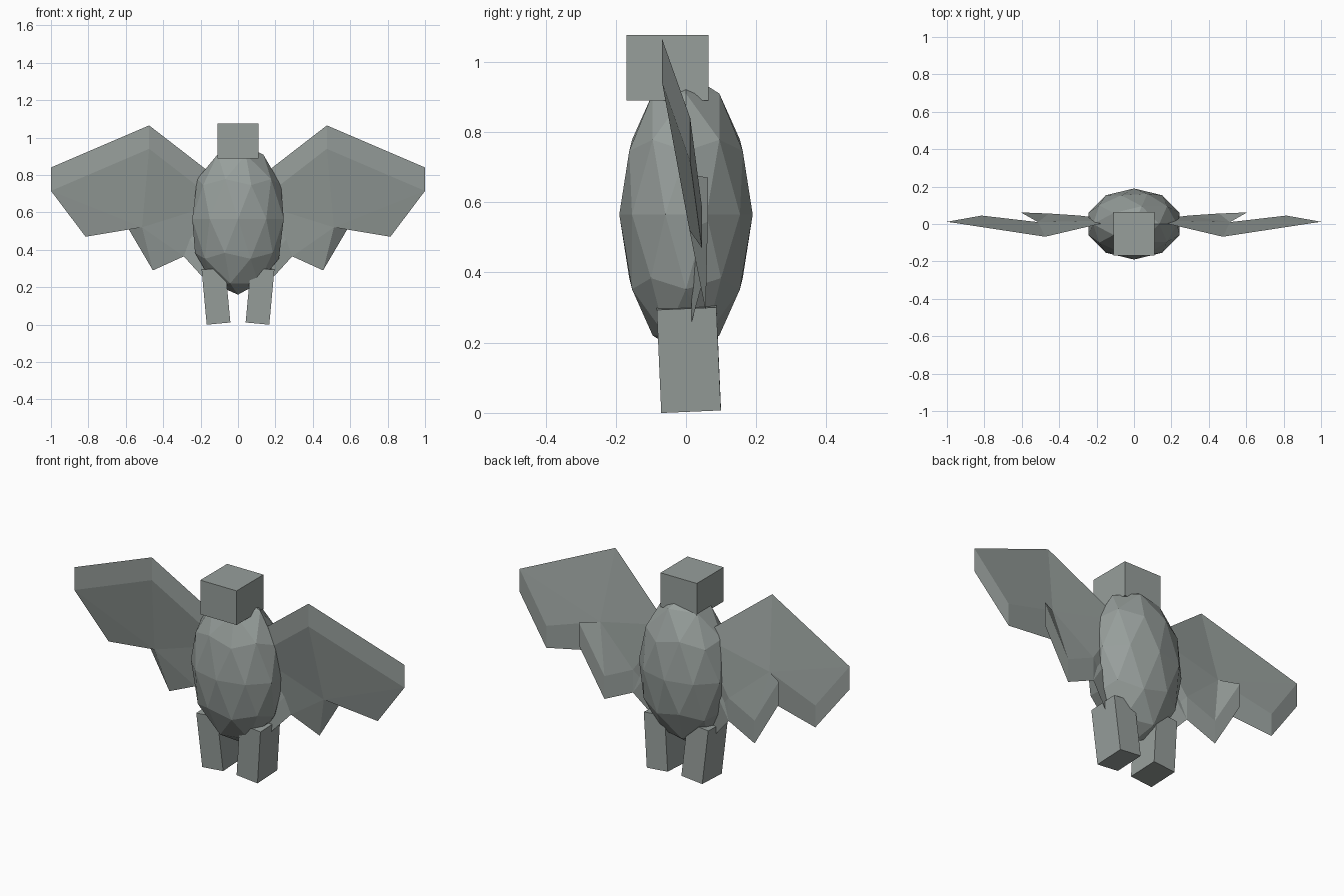
import bpy, bmesh
from math import radians
from mathutils import Matrix, Vector

cube = bpy.data.objects.get("Cube")
if cube:
    bpy.data.objects.remove(cube, do_unlink=True)

# One grey-green material for every part
grey = bpy.data.materials.new("grey_green")
grey.use_nodes = True
COLOUR = (0.31, 0.345, 0.33, 1)
grey.diffuse_color = COLOUR
grey.node_tree.nodes["Principled BSDF"].inputs["Base Color"].default_value = COLOUR


def finish(bm, name):
    bmesh.ops.recalc_face_normals(bm, faces=bm.faces)
    mesh = bpy.data.meshes.new(name)
    bm.to_mesh(mesh)
    bm.free()
    mesh.materials.append(grey)
    ob = bpy.data.objects.new(name, mesh)
    bpy.context.scene.collection.objects.link(ob)
    return ob


def box(name, centre, size, turn=(0, 0)):
    bm = bmesh.new()
    bmesh.ops.create_cube(bm, size=1)
    matrix = (Matrix.Translation(centre)
              @ Matrix.Rotation(radians(turn[1]), 4, 'Y')
              @ Matrix.Rotation(radians(turn[0]), 4, 'X')
              @ Matrix.Diagonal((*size, 1)))
    bm.transform(matrix)
    return finish(bm, name)


# Faceted egg-shaped body
bm = bmesh.new()
bmesh.ops.create_icosphere(bm, subdivisions=2, radius=1)
bm.transform(Matrix.Translation((0, 0, 0.565)) @ Matrix.Diagonal((0.257, 0.19, 0.405, 1)))
finish(bm, "body")

# Block head
box("head", (0, -0.053, 0.983), (0.22, 0.233, 0.187))

# Wing outline: x, y, upper z, drop to the lower layer
OUTLINE = {
    "root": (0.1, 0.02, 0.775, 0.125),
    "elbow": (0.475, -0.068, 1.065, 0.125),
    "tip": (1.0, 0.012, 0.84, 0.125),
    "corner": (0.815, 0.045, 0.59, 0.12),
    "notch": (0.513, 0.01, 0.68, 0.16),
    "feather_side": (0.605, 0.062, 0.67, 0.125),
    "feather_tip": (0.455, 0.056, 0.415, 0.125),
    "inner_notch": (0.29, 0.045, 0.49, 0.125),
    "inner_tip": (0.19, 0.015, 0.38, 0.125),
    "inner_root": (0.1, 0.015, 0.5, 0.125),
}
PANELS = [
    "elbow tip notch", "tip corner notch", "root elbow notch",
    "notch feather_side feather_tip", "notch feather_tip inner_notch",
    "root notch inner_notch", "root inner_notch inner_tip",
    "root inner_tip inner_root",
]


def wing(name, side):
    bm = bmesh.new()
    upper, lower = {}, {}
    for key, (x, y, z, drop) in OUTLINE.items():
        upper[key] = bm.verts.new((side * x, y, z))
        lower[key] = bm.verts.new((side * x, y, z - drop))
    for panel in PANELS:
        for layer in (upper, lower):
            bm.faces.new([layer[k] for k in panel.split()])
    keys = list(OUTLINE)
    for a, b in zip(keys, keys[1:] + keys[:1]):
        bm.faces.new((upper[a], upper[b], lower[b], lower[a]))
    return finish(bm, name)


# Mirrored wings and splayed block legs
for label, side in (("left", 1), ("right", -1)):
    wing(label + "_wing", side)
    box(label + "_leg", (side * 0.118, 0.008, 0.156), (0.127, 0.17, 0.295), (2.5, side * 5.3))
